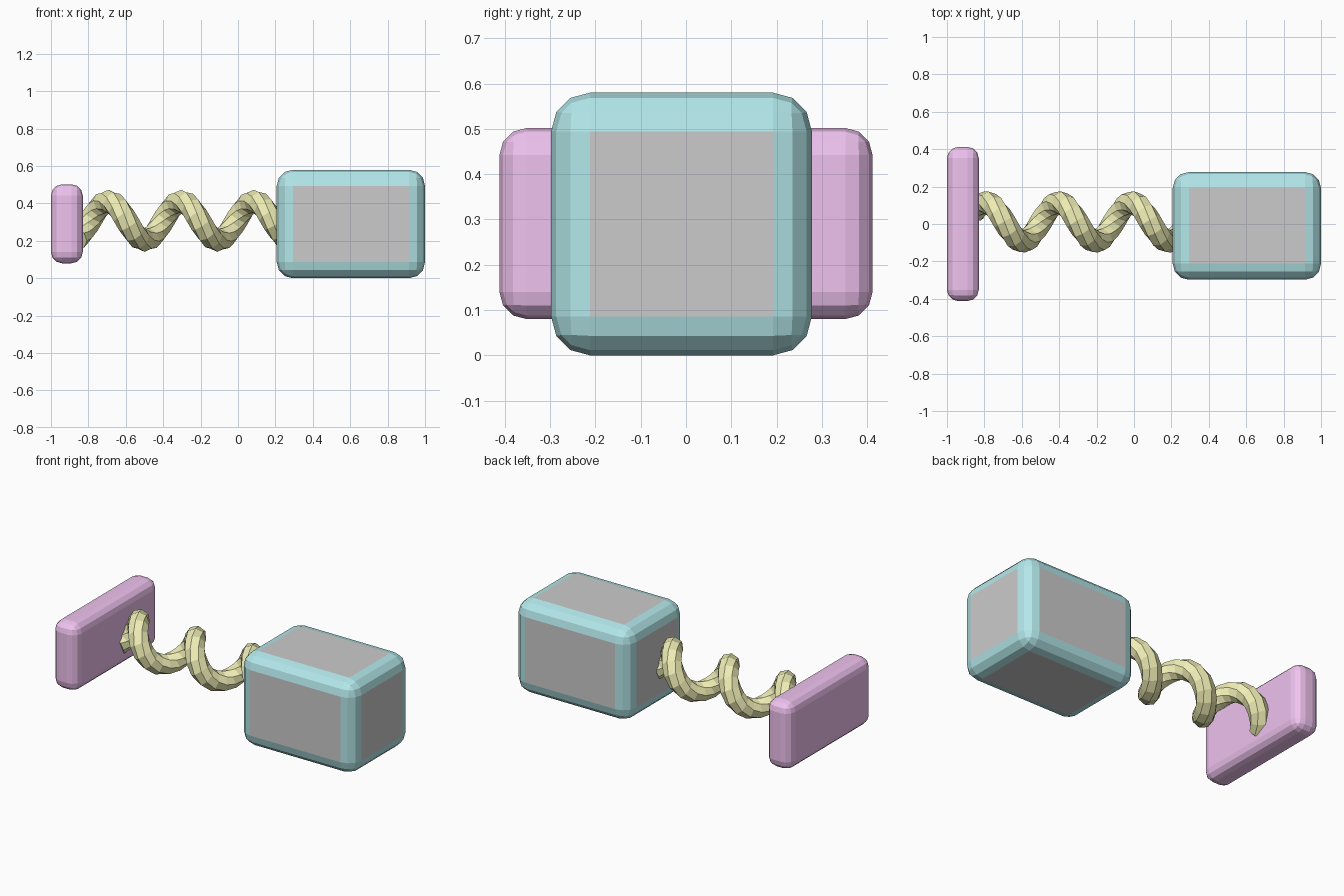
import bpy, bmesh
from math import pi, sin, cos
from mathutils import Vector

if "Cube" in bpy.data.objects:
    bpy.data.objects.remove(bpy.data.objects["Cube"])


def material(name, rgb):
    m = bpy.data.materials.new(name)
    m.diffuse_color = (*rgb, 1)
    m.use_nodes = True
    m.node_tree.nodes["Principled BSDF"].inputs["Base Color"].default_value = m.diffuse_color
    return m


teal = material("teal", (0.45, 0.80, 0.82))
pink = material("pink", (0.86, 0.54, 0.86))
yellow = material("yellow", (0.86, 0.85, 0.46))


def rounded_block(name, lo, hi, bevel, mats, bevel_slot):
    lo, hi = Vector(lo), Vector(hi)
    bpy.ops.mesh.primitive_cube_add(size=1, location=(lo + hi) / 2)
    ob = bpy.context.object
    ob.name = name
    ob.dimensions = hi - lo
    bpy.ops.object.transform_apply(location=False, rotation=False, scale=True)
    for m in mats:
        ob.data.materials.append(m)
    mod = ob.modifiers.new("rounded edges", 'BEVEL')
    mod.width = bevel
    mod.segments = 3
    mod.material = bevel_slot
    return ob


# Hammer head block: grey flat faces, teal rounded edges
rounded_block("block", (0.207, -0.298, 0), (1.0, 0.278, 0.58), 0.086,
              [None, teal], 1)

# Back plate
rounded_block("plate", (-1.0, -0.412, 0.08), (-0.83, 0.412, 0.502), 0.06,
              [pink], 0)

# Coil spring: octagonal tube swept along a helix around x
R, TUBE, PITCH, SIDES, STEPS = 0.105, 0.061, 0.39, 8, 14
X0, X1, CY, CZ = -0.86, 0.25, 0.011, 0.307
bm = bmesh.new()
rings = []
count = round((X1 - X0) / PITCH * STEPS)
for i in range(count + 1):
    x = X0 + (X1 - X0) * i / count
    a = 2 * pi * (x + 0.79) / PITCH
    radial = Vector((0, cos(a), sin(a)))
    tangent = Vector((PITCH / (2 * pi), -R * sin(a), R * cos(a))).normalized()
    side = tangent.cross(radial)
    centre = Vector((x, CY, CZ)) + R * radial
    ring = []
    for k in range(SIDES):
        t = 2 * pi * k / SIDES
        ring.append(bm.verts.new(centre + TUBE * (cos(t) * radial + sin(t) * side)))
    rings.append(ring)
for r, s in zip(rings, rings[1:]):
    for k in range(SIDES):
        n = (k + 1) % SIDES
        bm.faces.new((r[k], r[n], s[n], s[k]))
bm.faces.new(rings[0])
bm.faces.new(rings[-1])
bmesh.ops.recalc_face_normals(bm, faces=bm.faces)
mesh = bpy.data.meshes.new("spring")
bm.to_mesh(mesh)
bm.free()
mesh.materials.append(yellow)
bpy.context.collection.objects.link(bpy.data.objects.new("spring", mesh))
